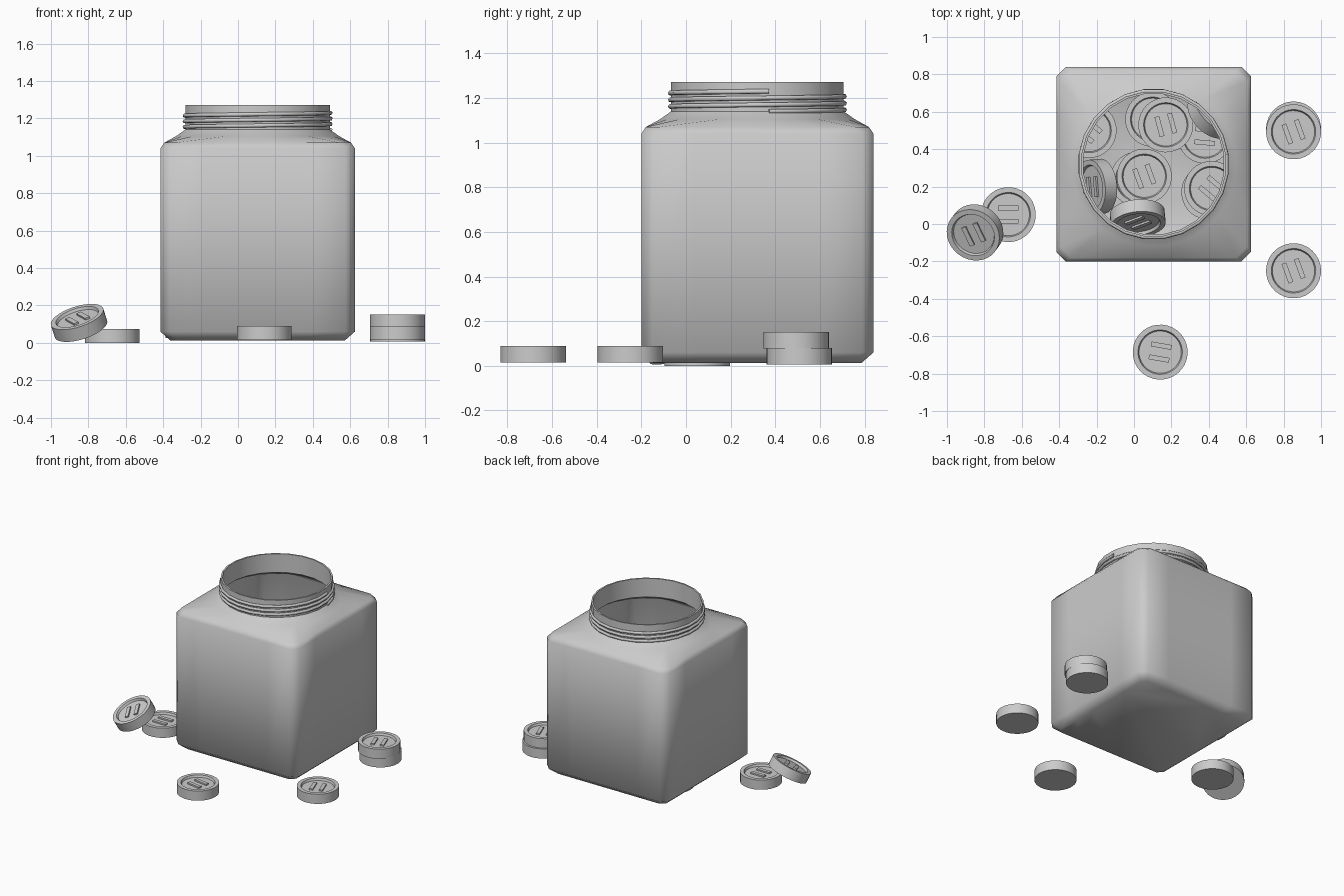
import bpy
import bmesh
from math import sin, cos, pi, radians
from mathutils import Matrix, Vector

cube = bpy.data.objects.get("Cube")
if cube:
    bpy.data.objects.remove(cube, do_unlink=True)

grey = bpy.data.materials.new("plain_grey")
grey.use_nodes = True
grey.diffuse_color = (0.6, 0.6, 0.6, 1)
grey.node_tree.nodes["Principled BSDF"].inputs["Base Color"].default_value = (0.6, 0.6, 0.6, 1)


def circle(radius, z, n=24):
    return [Vector((radius * cos(2 * pi * (i + 0.5) / n), radius * sin(2 * pi * (i + 0.5) / n), z))
            for i in range(n)]


def square(half, z, cut=0.05):
    """Square with cut corners; six points per side so it bridges to a circle."""
    ring = []
    for side in range(4):
        turn = Matrix.Rotation(side * pi / 2, 3, 'Z')
        for i in range(6):
            y = (half - cut) * (i / 2.5 - 1)
            ring.append(turn @ Vector((half, y, z)))
    # start at the middle of the first side, like the circle
    return ring[3:] + ring[:3]


def loft(bm, rings):
    rows = [[bm.verts.new(p) for p in ring] for ring in rings]
    n = len(rows[0])
    for a, b in zip(rows, rows[1:]):
        for i in range(n):
            j = (i + 1) % n
            bm.faces.new((a[i], a[j], b[j], b[i]))
    bm.faces.new(rows[0][::-1])
    bm.faces.new(rows[-1])
    bmesh.ops.recalc_face_normals(bm, faces=bm.faces)


def finish(bm, name):
    mesh = bpy.data.meshes.new(name)
    bm.to_mesh(mesh)
    bm.free()
    mesh.materials.append(grey)
    return mesh


def place(data, name, matrix):
    obj = bpy.data.objects.new(name, data)
    obj.matrix_world = matrix
    bpy.context.collection.objects.link(obj)
    return obj


def smooth(obj, angle):
    bpy.ops.object.select_all(action='DESELECT')
    obj.select_set(True)
    bpy.context.view_layer.objects.active = obj
    bpy.ops.object.shade_smooth_by_angle(angle=radians(angle))


JAR = Matrix.Translation((0.105, 0.32, 0))
WALL = 0.012

# Jar: one closed shell, up the outside and back down the inside
bm = bmesh.new()
outer = [square(0.465, 0.012, 0.035), square(0.52, 0.06), square(0.52, 1.04),
         square(0.5, 1.07, 0.06), circle(0.44, 1.105), circle(0.39, 1.14), circle(0.39, 1.272)]
inner = [circle(0.39 - WALL, 1.272), circle(0.39 - WALL, 1.13), circle(0.43, 1.095),
         square(0.49, 1.06, 0.06), square(0.52 - WALL, 1.03), square(0.52 - WALL, 0.065),
         square(0.46, 0.025, 0.035)]
loft(bm, outer + inner)
smooth(place(finish(bm, "jar"), "jar", JAR), 50)

# Screw thread: helix round the neck
thread = bpy.data.curves.new("screw_thread", 'CURVE')
thread.dimensions = '3D'
thread.bevel_depth = 0.011
thread.bevel_resolution = 1
thread.use_fill_caps = True
spline = thread.splines.new('POLY')
steps = 24 * 3
spline.points.add(steps)
for i, point in enumerate(spline.points):
    a = 2 * pi * (i + 0.5) / 24
    point.co = (0.393 * cos(a), 0.393 * sin(a), 1.14 + 0.09 * i / steps, 1)
thread.materials.append(grey)
place(thread, "screw_thread", JAR)

# Cap: flat base, raised rim, sunken top with two raised bars
R, H = 0.147, 0.074
bm = bmesh.new()
loft(bm, [circle(R, 0, 32), circle(R, H, 32), circle(0.119, H, 32), circle(0.113, H - 0.016, 32)])
for side in (-1, 1):
    bar = Matrix.Translation((side * 0.035, 0, H - 0.012)) @ Matrix.Diagonal((0.026, 0.11, 0.014, 1))
    bmesh.ops.create_cube(bm, size=1, matrix=bar)
cap = finish(bm, "cap")


def add_cap(name, x, y, base, tilt=0, uphill=0, spin=0):
    """Stand a cap with its lowest point at base, tilted up toward the uphill angle."""
    t = radians(tilt)
    z = base + R * sin(t) + H / 2 * cos(t)
    turn = (Matrix.Rotation(radians(uphill), 4, 'Z') @ Matrix.Rotation(-t, 4, 'Y')
            @ Matrix.Rotation(radians(spin), 4, 'Z'))
    return place(cap, name, Matrix.Translation((x, y, z)) @ turn @ Matrix.Translation((0, 0, -H / 2)))


# Caps lying around the jar
first = add_cap("front_cap", 0.14, -0.685, 0.016, spin=80)
smooth(first, 30)
add_cap("left_cap", 0.853, -0.25, 0.016, spin=20)
add_cap("stack_lower_cap", 0.853, 0.508, 0.006, spin=60)
add_cap("stack_upper_cap", 0.853, 0.493, 0.078, spin=20)
add_cap("right_flat_cap", -0.672, 0.05, 0.0, spin=90)
add_cap("right_leaning_cap", -0.85, -0.045, 0.005, 28, 53, -30)

# Caps inside the jar: x, y, base height, tilt, uphill angle, spin
inside = [(0.10, 0.56, 0.026, 0, 0, 40), (0.17, 0.53, 0.10, 0, 0, 15),
          (0.02, 0.24, 0.026, 0, 0, 70), (0.055, 0.255, 0.10, 0, 0, 20),
          (-0.24, 0.50, 0.026, 0, 0, 50), (0.38, 0.47, 0.026, 0, 0, 85),
          (0.40, 0.17, 0.026, 0, 0, 10), (0.415, 0.19, 0.10, 0, 0, 50),
          (-0.20, 0.20, 0.026, 58, 5, 0), (0.02, 0.03, 0.026, 62, 95, 30),
          (0.43, 0.60, 0.10, 50, 225, 0)]
for i, spot in enumerate(inside):
    add_cap("inside_cap_%d" % (i + 1), *spot)
